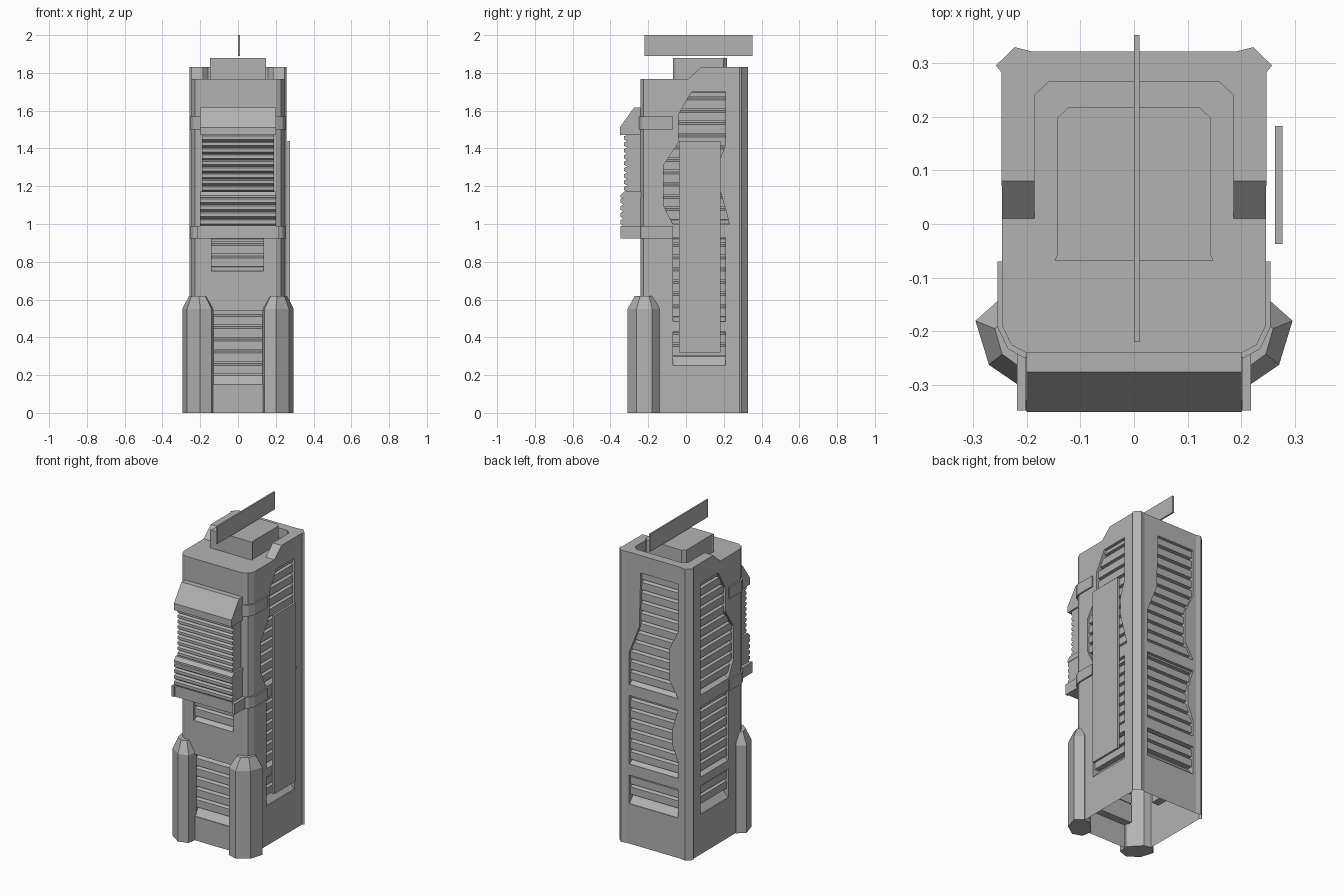
import bpy, bmesh

if "Cube" in bpy.data.objects:
    bpy.data.objects.remove(bpy.data.objects["Cube"])

grey = bpy.data.materials.new("concrete_grey")
grey.diffuse_color = (0.45, 0.45, 0.45, 1)
grey.use_nodes = True
grey.node_tree.nodes["Principled BSDF"].inputs["Base Color"].default_value = grey.diffuse_color


def prism(name, pts, lo, hi, place, end=None):
    """Extrude a 2D outline from lo to hi; place(p, q, t) gives the 3D point."""
    bm = bmesh.new()
    a = [bm.verts.new(place(p, q, lo)) for p, q in pts]
    b = [bm.verts.new(place(p, q, hi)) for p, q in (end or pts)]
    n = len(pts)
    bm.faces.new(a[::-1])
    bm.faces.new(b)
    for i in range(n):
        j = (i + 1) % n
        bm.faces.new((a[i], a[j], b[j], b[i]))
    bmesh.ops.recalc_face_normals(bm, faces=bm.faces)
    me = bpy.data.meshes.new(name)
    bm.to_mesh(me)
    bm.free()
    me.materials.append(grey)
    ob = bpy.data.objects.new(name, me)
    bpy.context.collection.objects.link(ob)
    return ob


def up(x, y, z):      # plan outline extruded upward
    return (x, y, z)


def across(y, z, x):  # side profile extruded across the width
    return (x, y, z)


def mirrored(half):   # full plan from its +x half
    return half + [(-x, y) for x, y in reversed(half)]


def box(name, x0, x1, y0, y1, z0, z1):
    return prism(name, [(x0, y0), (x1, y0), (x1, y1), (x0, y1)], z0, z1, up)


def rect(u0, u1, z0, z1):
    return [(u0, z0), (u1, z0), (u1, z1), (u0, z1)]


# Main tower shaft with rounded front corners and ridged back corners
body = prism("tower_body", mirrored([
    (0.2, -0.24), (0.228, -0.225), (0.245, -0.19), (0.247, 0.283), (0.257, 0.295),
    (0.222, 0.329), (0.19, 0.321)]), 0, 1.83, up)

# Roof cutters: sunken floor and sloped front of the raised rim
cutters = [
    prism("roof_floor_cutter", mirrored([
        (0.185, -0.3), (0.185, 0.24), (0.158, 0.265)]), 1.767, 2.0, up),
    prism("roof_front_cutter", [(-0.4, 1.767), (0.01, 1.767), (0.08, 1.83),
                                (0.08, 2.0), (-0.4, 2.0)], -0.4, 0.4, across)]

# Walls: u runs along the wall, d is depth into it
walls = {
    "front": lambda u, d, z: (u, -0.24 + d, z),
    "back": lambda u, d, z: (u, 0.321 - d, z),
    "right": lambda u, d, z: (0.246 - d, u, z),
    "left": lambda u, d, z: (-0.246 + d, u, z)}
side_front_edge = [(-0.07, 1.0), (-0.12, 1.1), (-0.12, 1.31), (-0.04, 1.43),
                   (-0.04, 1.58), (0.03, 1.7)]
openings = [
    ("front", rect(-0.135, 0.135, 0.15, 0.54)),
    ("front", rect(-0.14, 0.135, 0.75, 0.925)),
    ("right", side_front_edge + [(0.21, 1.7), (0.21, 1.42), (0.175, 1.33),
                                 (0.175, 1.2), (0.23, 1.0)]),
    ("left", side_front_edge + [(0.21, 1.7), (0.21, 1.0)]),
    ("back", [(-0.17, 1.0), (-0.11, 1.1), (-0.11, 1.3), (-0.17, 1.42), (-0.17, 1.72),
              (0.09, 1.72), (0.1, 1.38), (0.17, 1.2), (0.17, 1.0)]),
    ("back", [(-0.17, 0.5), (-0.17, 0.6), (-0.13, 0.7), (-0.13, 0.8), (-0.17, 0.93),
              (0.17, 0.93), (0.17, 0.5)])]
for w in ("right", "left"):
    openings.append((w, rect(-0.07, 0.21, 0.485, 0.925)))
for w, u0, u1 in (("right", -0.07, 0.21), ("left", -0.07, 0.21), ("back", -0.17, 0.17)):
    openings.append((w, rect(u0, u1, 0.25, 0.43)))

# Louvred recesses: cut each opening, then fill with a sloped sill and slats
STEP = 0.065
for w, outline in openings:
    wall = walls[w]
    cutters.append(prism("opening_cutter", outline, -0.05, 0.045,
                         lambda u, z, d, f=wall: f(u, d, z)))
    us, zs = [p[0] for p in outline], [p[1] for p in outline]
    u0, u1, z0, z1 = min(us) - 0.004, max(us) + 0.004, min(zs), max(zs)
    place = lambda d, z, u, f=wall: f(u, d, z)
    rise = 0.055 if z0 < 0.3 else 0.025
    prism(w + "_sill", [(0.002, z0 - 0.003), (0.05, z0 - 0.003), (0.05, z0 + rise)],
          u0, u1, place)
    z = z0 + rise
    while z < z1 - 0.01:
        t = min(z + 0.05, z1)
        prism(w + "_slat", [(0.014, z), (0.014, t - 0.004), (0.05, t + 0.008), (0.05, z)],
              u0, u1, place)
        z += STEP

for c in cutters:
    c.hide_render = True
    m = body.modifiers.new("cut", 'BOOLEAN')
    m.operation, m.solver, m.object = 'DIFFERENCE', 'EXACT', c
bpy.context.view_layer.update()
dg = bpy.context.evaluated_depsgraph_get()
cut_mesh = bpy.data.meshes.new_from_object(body.evaluated_get(dg))
body.modifiers.clear()
body.data = cut_mesh
for c in cutters:
    bpy.data.objects.remove(c)

# Tower is open underneath
bm = bmesh.new()
bm.from_mesh(cut_mesh)
bmesh.ops.delete(bm, geom=[f for f in bm.faces if f.calc_center_median().z < 0.001],
                 context='FACES')
bm.to_mesh(cut_mesh)
bm.free()

# Roof block and blade on top
prism("roof_block", mirrored([(0.148, -0.068), (0.142, -0.055), (0.142, 0.198),
                              (0.122, 0.217)]), 1.76, 1.88, up)
box("roof_blade", 0.0, 0.01, -0.22, 0.352, 1.89, 2.0)

# Tall sign panel off the right wall
box("side_panel", 0.262, 0.276, -0.037, 0.182, 0.32, 1.44)

# Wrap-around bands
band = mirrored([(0.207, -0.248), (0.235, -0.232), (0.254, -0.192), (0.254, -0.07)])
prism("upper_band", band, 1.5, 1.57, up)
prism("lower_band", band, 0.922, 0.99, up)

# Front bay: ribbed lower and upper parts under a sloped hood
def ribbed(name, z0, count, pitch, y_out, y_in, width):
    pts = [(-0.23, z0)]
    for i in range(count):
        z = z0 + i * pitch
        pts += [(y_in, z), (y_out, z + pitch * 0.3), (y_out, z + pitch * 0.8)]
    top = z0 + count * pitch
    pts += [(y_in, top), (-0.23, top)]
    prism(name, pts, -width, width, across)


ribbed("bay_lower_ribs", 0.99, 4, 0.0375, -0.347, -0.332, 0.2)
prism("bay_ledge", [(-0.23, 1.14), (-0.347, 1.14), (-0.347, 1.152), (-0.328, 1.172),
                    (-0.23, 1.172)], -0.202, 0.202, across)
ribbed("bay_upper_ribs", 1.17, 9, 0.0335, -0.328, -0.31, 0.19)
prism("bay_hood", [(-0.23, 1.47), (-0.35, 1.47), (-0.35, 1.512), (-0.275, 1.617),
                   (-0.23, 1.617)], -0.2, 0.2, across)
box("bay_base", -0.2, 0.2, -0.34, -0.23, 0.922, 0.992)

for s in (-1, 1):
    # Brackets holding the bay to the lower band
    x0, x1 = sorted((s * 0.2, s * 0.218))
    box("bay_bracket", x0, x1, -0.347, -0.235, 0.922, 0.99)
    # Faceted corner buttresses with tapered tops
    plan = [(0.13, -0.225), (0.14, -0.29), (0.2, -0.31), (0.27, -0.262),
            (0.295, -0.18), (0.25, -0.14), (0.2, -0.15)]
    plan = [(s * x, y) for x, y in plan]
    tip = [(s * 0.215 + (x - s * 0.215) * 0.55, -0.215 + (y + 0.215) * 0.58) for x, y in plan]
    prism("corner_buttress", plan, 0, 0.55, up)
    prism("buttress_top", plan, 0.55, 0.62, up, tip)
